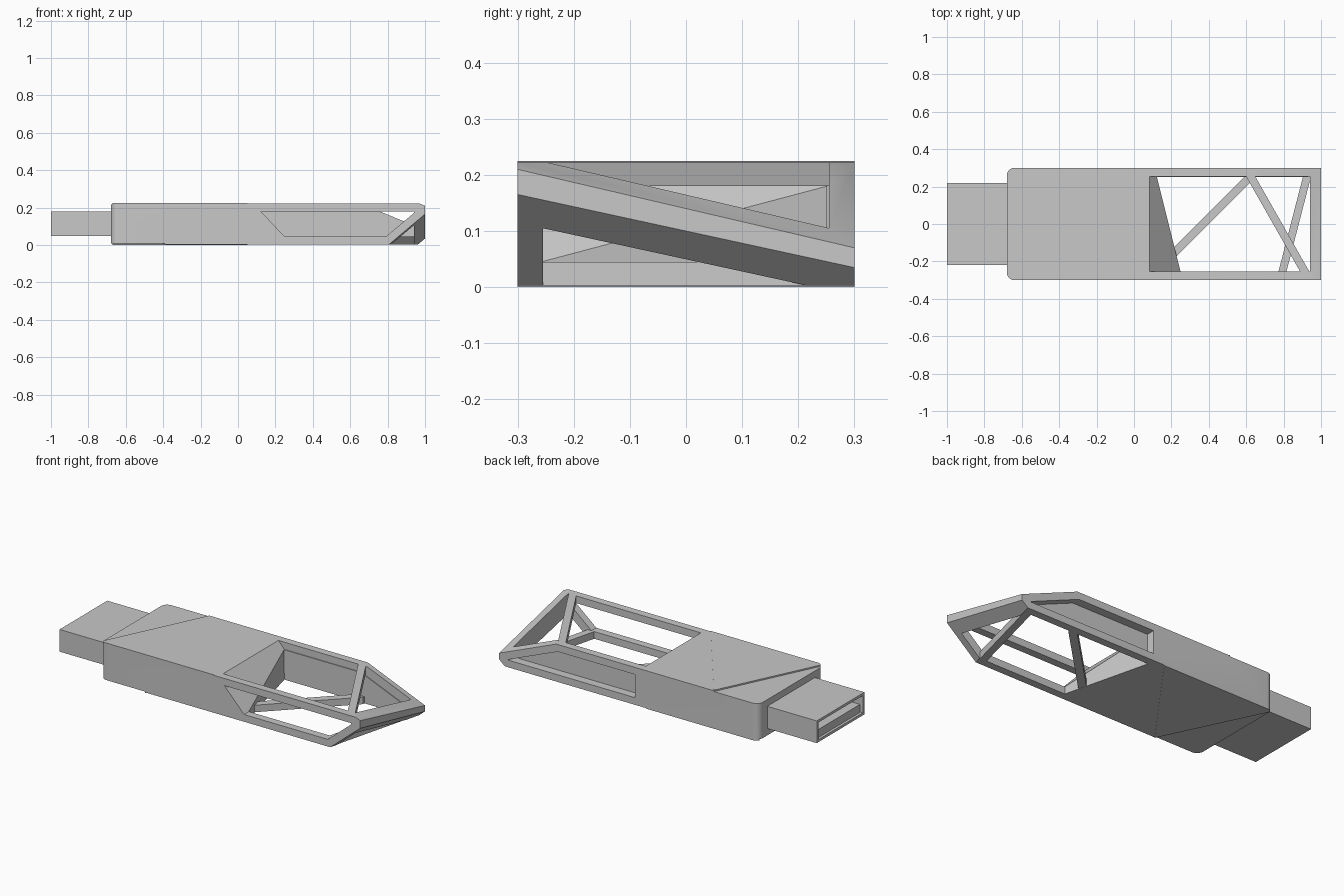
import bpy, bmesh
from mathutils import Vector

cube = bpy.data.objects.get("Cube")
if cube:
    bpy.data.objects.remove(cube, do_unlink=True)

grey = bpy.data.materials.new("light grey")
grey.use_nodes = True
grey.diffuse_color = (0.58, 0.58, 0.58, 1)
grey.node_tree.nodes["Principled BSDF"].inputs["Base Color"].default_value = (0.58, 0.58, 0.58, 1)


def solid(name, x, y, z, planes=(), corner=0):
    """Box with optional rounded rear corners, clipped to normal . p <= limit."""
    bm = bmesh.new()
    bmesh.ops.create_cube(bm, size=1)
    for v in bm.verts:
        v.co = [r[0] if c < 0 else r[1] for c, r in zip(v.co, (x, y, z))]
    if corner:
        rear = [e for e in bm.edges if all(abs(v.co.x - x[0]) < 1e-5 for v in e.verts)
                and abs(e.verts[0].co.z - e.verts[1].co.z) > 1e-5]
        bmesh.ops.bevel(bm, geom=rear, offset=corner, segments=8, profile=0.5, affect='EDGES')
    for normal, limit in planes:
        n = Vector(normal)
        cut = bmesh.ops.bisect_plane(bm, geom=bm.verts[:] + bm.edges[:] + bm.faces[:], dist=1e-6,
                                     plane_co=n * limit / n.length_squared, plane_no=n,
                                     clear_outer=True)
        rim = [g for g in cut["geom_cut"] if isinstance(g, bmesh.types.BMEdge)]
        if rim:
            bmesh.ops.holes_fill(bm, edges=bm.edges[:], sides=0)
    bmesh.ops.recalc_face_normals(bm, faces=bm.faces[:])
    mesh = bpy.data.meshes.new(name)
    bm.to_mesh(mesh)
    bm.free()
    mesh.materials.append(grey)
    obj = bpy.data.objects.new(name, mesh)
    bpy.context.collection.objects.link(obj)
    return obj


def carve(obj, cutters):
    """Subtract every cutter, bake the result and discard the cutters."""
    for c in cutters:
        c.hide_render = True
        mod = obj.modifiers.new("cut", 'BOOLEAN')
        mod.operation, mod.solver, mod.object = 'DIFFERENCE', 'EXACT', c
    bpy.context.view_layer.update()
    deps = bpy.context.evaluated_depsgraph_get()
    baked = bpy.data.meshes.new_from_object(obj.evaluated_get(deps))
    obj.modifiers.clear()
    obj.data = baked
    for c in cutters:
        bpy.data.objects.remove(c, do_unlink=True)


def smooth(obj):
    bpy.ops.object.select_all(action='DESELECT')
    obj.select_set(True)
    bpy.context.view_layer.objects.active = obj
    bpy.ops.object.shade_smooth_by_angle(angle=0.5)


# Main planes of the faceted tip and of the sloped end of the solid body
upper = ((0.41, 0.233, 1), 0.55)
lower = ((0.84, -0.217, -1), 0.74)
ramp = ((-1, 0, -0.944), -0.292)
wall = ((-1, -0.25, 0), -0.185)
inner_y = (-0.255, 0.255)
inner_z = (0.045, 0.18)
inner_x = (0, 0.94)
deck, base = 0.222, 0.003

# Casing with open frame
casing = solid("casing", (-0.68, 1), (-0.3, 0.3), (base, deck), [upper, lower], 0.04)
carve(casing, [
    solid("cavity_ramp", inner_x, inner_y, inner_z, [ramp]),
    solid("cavity_wall", inner_x, inner_y, inner_z, [wall]),
    solid("top_window", inner_x, inner_y, (0.1, 0.3), [ramp, ((0.41, 0.233, 0), 0.305)]),
    solid("bottom_window", inner_x, inner_y, (-0.1, 0.1), [wall, ((0.84, -0.217, 0), 0.704)]),
    solid("upper_tip_window", inner_x, inner_y, (0.1, 0.3), [((-0.41, -0.233, 0), -0.325)]),
    solid("lower_tip_window", inner_x, inner_y, (-0.1, 0.1), [((-0.84, 0.217, 0), -0.74)]),
    solid("front_window", inner_x, (-0.4, -0.25), inner_z, [ramp, ((0.84, 0, -1), 0.619)]),
    solid("back_window", (0.12, 0.94), (0.25, 0.4), inner_z, [((0.41, 0, 1), 0.434)]),
    # Slightly lowered rear corners, above and below
    solid("top_step", (-0.8, 0), (-0.4, 0.4), (0.217, 0.3), [((0.6, -0.29, 0), -0.321)]),
    solid("bottom_step", (-0.8, 0), (-0.4, 0.4), (-0.1, 0.008), [((0.6, 0.29, 0), -0.321)]),
])
smooth(casing)

# Raised triangular panels, mirrored between top and bottom
for name, s, z in (("top_panel", 1, (0.216, 0.225)), ("bottom_panel", -1, (0, 0.009))):
    smooth(solid(name, (-0.68, 0.06), (-0.3, 0.3), z,
                 [((-0.6, s * 0.29, 0), 0.321), ((0.6, s * 0.44, 0), -0.102)], 0.04))

# Diagonal brace across the bottom opening
solid("bottom_brace", (0.14, 0.64), (-0.24, 0.27), (0.004, 0.045),
      [((1, -1, 0), 0.4), ((-1, 1, 0), -0.338)])

# Connector: hollow sleeve with a tongue inside
sleeve = solid("connector_sleeve", (-1, -0.66), (-0.22, 0.22), (0.048, 0.178))
carve(sleeve, [solid("sleeve_opening", (-1.1, -0.7), (-0.205, 0.205), (0.063, 0.163))])
solid("connector_tongue", (-0.985, -0.69), (-0.2, 0.2), (0.062, 0.11))
